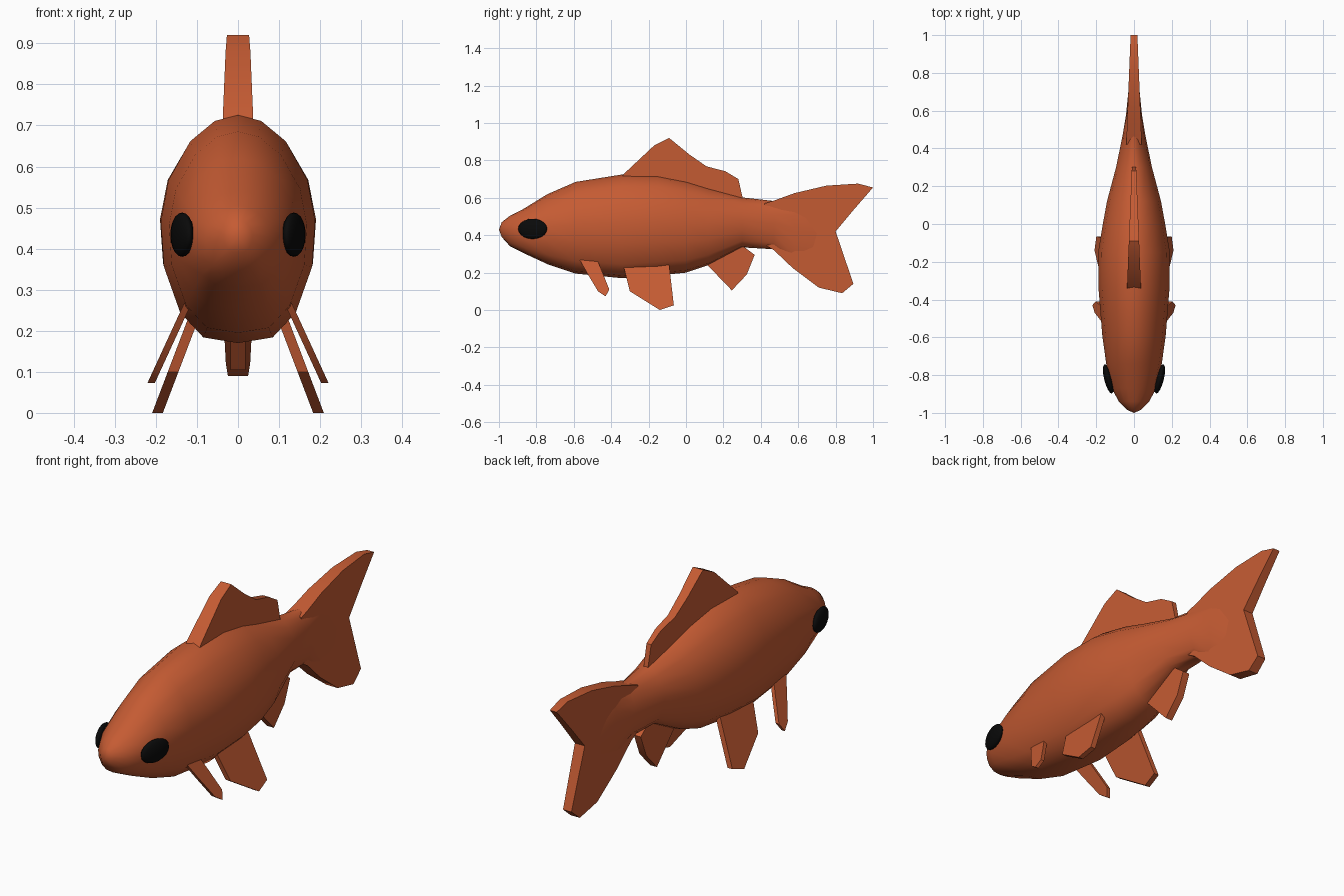
import bpy, bmesh, math

cube = bpy.data.objects.get("Cube")
if cube:
    bpy.data.objects.remove(cube, do_unlink=True)


def material(name, rgb):
    mat = bpy.data.materials.new(name)
    mat.use_nodes = True
    mat.diffuse_color = (*rgb, 1)
    bsdf = mat.node_tree.nodes["Principled BSDF"]
    bsdf.inputs["Base Color"].default_value = (*rgb, 1)
    bsdf.inputs["Roughness"].default_value = 0.7
    return mat


ORANGE = material("orange scales", (0.56, 0.105, 0.033))
BLACK = material("black eye", (0.003, 0.003, 0.003))


def finish(name, bm, mat, angle):
    bmesh.ops.recalc_face_normals(bm, faces=bm.faces[:])
    mesh = bpy.data.meshes.new(name)
    bm.to_mesh(mesh)
    bm.free()
    mesh.materials.append(mat)
    obj = bpy.data.objects.new(name, mesh)
    bpy.context.collection.objects.link(obj)
    bpy.ops.object.select_all(action="DESELECT")
    obj.select_set(True)
    bpy.context.view_layer.objects.active = obj
    bpy.ops.object.shade_smooth_by_angle(angle=math.radians(angle))
    return obj


def fin(name, outline, half, mid=lambda z: 0):
    """Plate from a side outline of (y, z); half gives half thickness, mid the x centre."""
    bm = bmesh.new()
    sides = [[bm.verts.new((mid(z) + s * half(y), y, z)) for y, z in outline] for s in (-1, 1)]
    for ring in sides:
        bm.faces.new(ring)
    n = len(outline)
    for i in range(n):
        j = (i + 1) % n
        bm.faces.new((sides[0][i], sides[0][j], sides[1][j], sides[1][i]))
    return finish(name, bm, ORANGE, 35)


# Body: one cross-section scaled along the length (y, half width, bottom, top)
STATIONS = [
    (-0.985, 0.035, 0.39, 0.47), (-0.94, 0.08, 0.34, 0.505), (-0.87, 0.118, 0.305, 0.54),
    (-0.74, 0.147, 0.245, 0.62), (-0.59, 0.168, 0.195, 0.685), (-0.34, 0.188, 0.17, 0.725),
    (-0.15, 0.19, 0.185, 0.72), (0, 0.165, 0.2, 0.69), (0.12, 0.143, 0.24, 0.652),
    (0.3, 0.095, 0.335, 0.602), (0.47, 0.06, 0.325, 0.583), (0.58, 0.042, 0.235, 0.615),
    (0.7, 0.03, 0.2, 0.59), (0.78, 0.01, 0.3, 0.5),
]
HALF_SECTION = [(0.3, 0.95), (0.62, 0.77), (0.9, 0.43), (1, 0.07),
                (0.96, -0.33), (0.75, -0.73), (0.45, -0.95)]
SECTION = [(0, 1)] + HALF_SECTION + [(0, -1)] + [(-x, z) for x, z in reversed(HALF_SECTION)]

bm = bmesh.new()
rings = []
for y, w, low, high in STATIONS:
    c, h = (low + high) / 2, (high - low) / 2
    rings.append([bm.verts.new((w * x, y, c + h * z)) for x, z in SECTION])
count = len(SECTION)
for a, b in zip(rings, rings[1:]):
    for i in range(count):
        j = (i + 1) % count
        bm.faces.new((a[i], a[j], b[j], b[i]))
snout = bm.verts.new((0, -1, 0.43))
for i in range(count):
    bm.faces.new((snout, rings[0][i], rings[0][(i + 1) % count]))
bm.faces.new(rings[-1])
finish("body", bm, ORANGE, 60)

# Fins on the centre line
fin("tail_fin",
    [(0.42, 0.57), (0.47, 0.585), (0.58, 0.625), (0.75, 0.665), (0.92, 0.676), (1, 0.655),
     (0.9, 0.54), (0.8, 0.42), (0.895, 0.14), (0.835, 0.09), (0.71, 0.12),
     (0.57, 0.225), (0.47, 0.32), (0.42, 0.35)],
    lambda y: 0.018 + 0.04 * (1 - y))
fin("dorsal_fin",
    [(-0.36, 0.69), (-0.33, 0.73), (-0.17, 0.88), (-0.09, 0.92), (0.02, 0.83), (0.11, 0.768),
     (0.21, 0.742), (0.28, 0.7), (0.305, 0.59), (0.1, 0.6)],
    lambda y: 0.027 - 0.04 * (y + 0.09))
fin("anal_fin",
    [(0.09, 0.27), (0.12, 0.235), (0.245, 0.105), (0.325, 0.19), (0.367, 0.295),
     (0.3, 0.345), (0.2, 0.33)],
    lambda y: 0.018)

# Paired fins and eyes
for side, label in ((1, "left"), (-1, "right")):
    fin(label + "_pectoral_fin",
        [(-0.575, 0.28), (-0.53, 0.2), (-0.47, 0.1), (-0.43, 0.073), (-0.41, 0.11),
         (-0.45, 0.21), (-0.48, 0.28)],
        lambda y: 0.009, lambda z: side * (0.13 + 0.46 * (0.25 - z)))
    fin(label + "_pelvic_fin",
        [(-0.34, 0.26), (-0.3, 0.1), (-0.14, 0), (-0.065, 0.025), (-0.09, 0.24), (-0.2, 0.27)],
        lambda y: 0.013, lambda z: side * (0.12 + 0.38 * (0.2 - z)))

    bm = bmesh.new()
    bmesh.ops.create_uvsphere(bm, u_segments=16, v_segments=10, radius=1)
    eye = finish(label + "_eye", bm, BLACK, 60)
    eye.scale = (0.022, 0.08, 0.054)
    eye.rotation_euler.z = -side * math.atan(0.25)
    eye.location = (side * 0.136, -0.82, 0.434)
